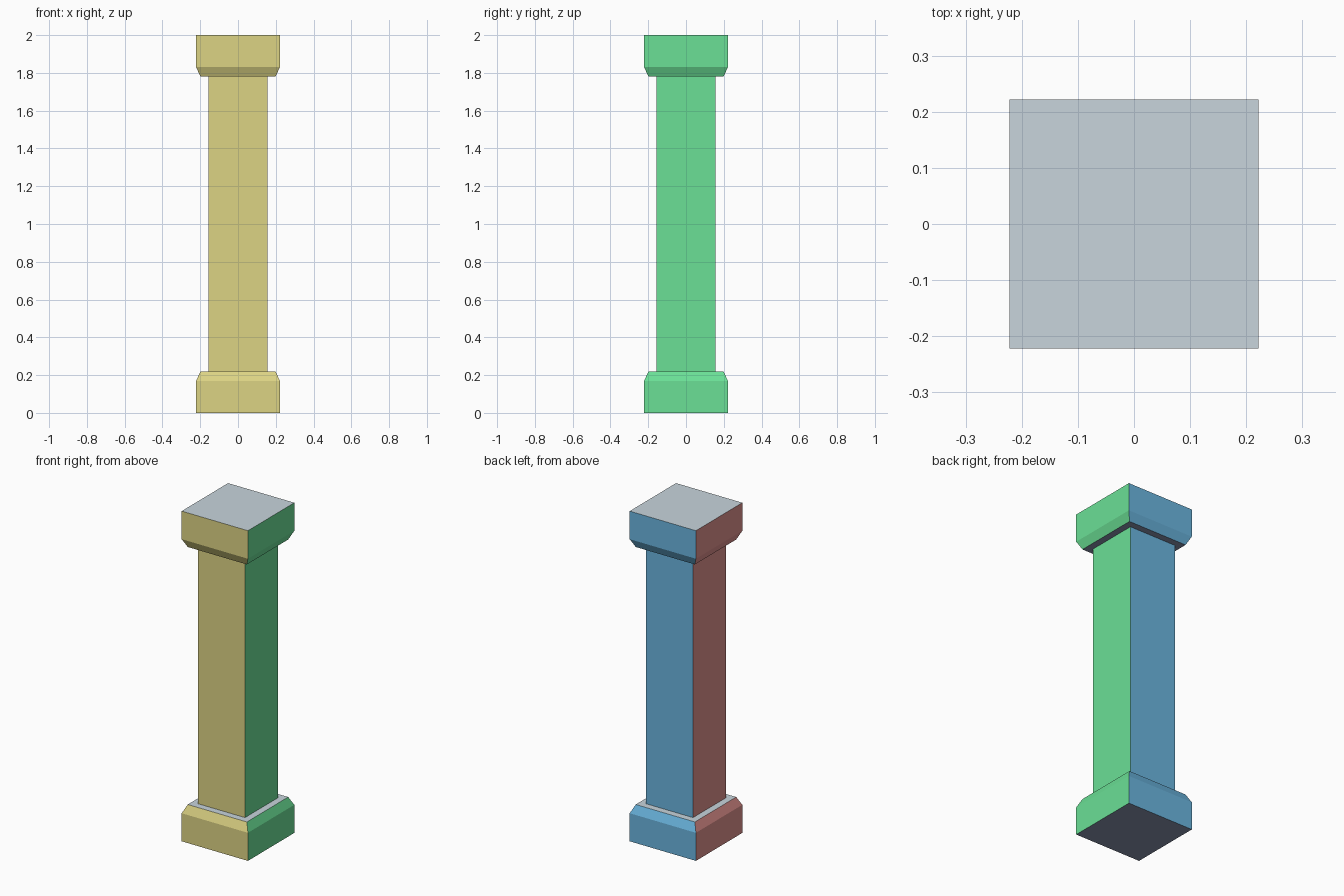
import bpy, bmesh

if "Cube" in bpy.data.objects:
    bpy.data.objects.remove(bpy.data.objects["Cube"])


def srgb(r, g, b):
    lin = [c / 255 / 12.92 if c < 11 else ((c / 255 + 0.055) / 1.055) ** 2.4 for c in (r, g, b)]
    return (*lin, 1.0)


# One colour for each facing direction
COLOURS = [
    ("front_yellow", (220, 211, 132)),
    ("back_blue", (107, 182, 224)),
    ("right_green", (107, 224, 150)),
    ("left_red", (224, 145, 142)),
    ("top_grey", (200, 213, 220)),
    ("underside_slate", (135, 147, 175)),
]
materials = []
for name, rgb in COLOURS:
    m = bpy.data.materials.new(name)
    m.diffuse_color = srgb(*rgb)
    m.use_nodes = True
    m.node_tree.nodes["Principled BSDF"].inputs["Base Color"].default_value = m.diffuse_color
    materials.append(m)


def facing(n):
    """Material slot from the dominant direction of a face normal."""
    ax, ay, az = abs(n.x), abs(n.y), abs(n.z)
    if az > max(ax, ay):
        return 4 if n.z > 0 else 5
    if ay > ax:
        return 0 if n.y < 0 else 1
    return 2 if n.x > 0 else 3


def square_stack(name, profile):
    """Solid made of square rings, given as (half width, height)."""
    bm = bmesh.new()
    rings = [[bm.verts.new((sx * h, sy * h, z))
              for sx, sy in ((-1, -1), (1, -1), (1, 1), (-1, 1))]
             for h, z in profile]
    for low, high in zip(rings, rings[1:]):
        for i in range(4):
            j = (i + 1) % 4
            bm.faces.new((low[i], low[j], high[j], high[i]))
    bm.faces.new(rings[0][::-1])
    bm.faces.new(rings[-1])
    bmesh.ops.recalc_face_normals(bm, faces=bm.faces)
    bm.normal_update()
    for f in bm.faces:
        f.material_index = facing(f.normal)
    mesh = bpy.data.meshes.new(name)
    for m in materials:
        mesh.materials.append(m)
    bm.to_mesh(mesh)
    bm.free()
    obj = bpy.data.objects.new(name, mesh)
    bpy.context.collection.objects.link(obj)
    return obj


# Base block with chamfered top, and the capital as its mirror image
block = [(0.222, 0.0), (0.222, 0.17), (0.198, 0.22)]
square_stack("base", block)
square_stack("capital", [(h, 2.0 - z) for h, z in reversed(block)])

# Plain square shaft
square_stack("shaft", [(0.157, 0.21), (0.157, 1.79)])
